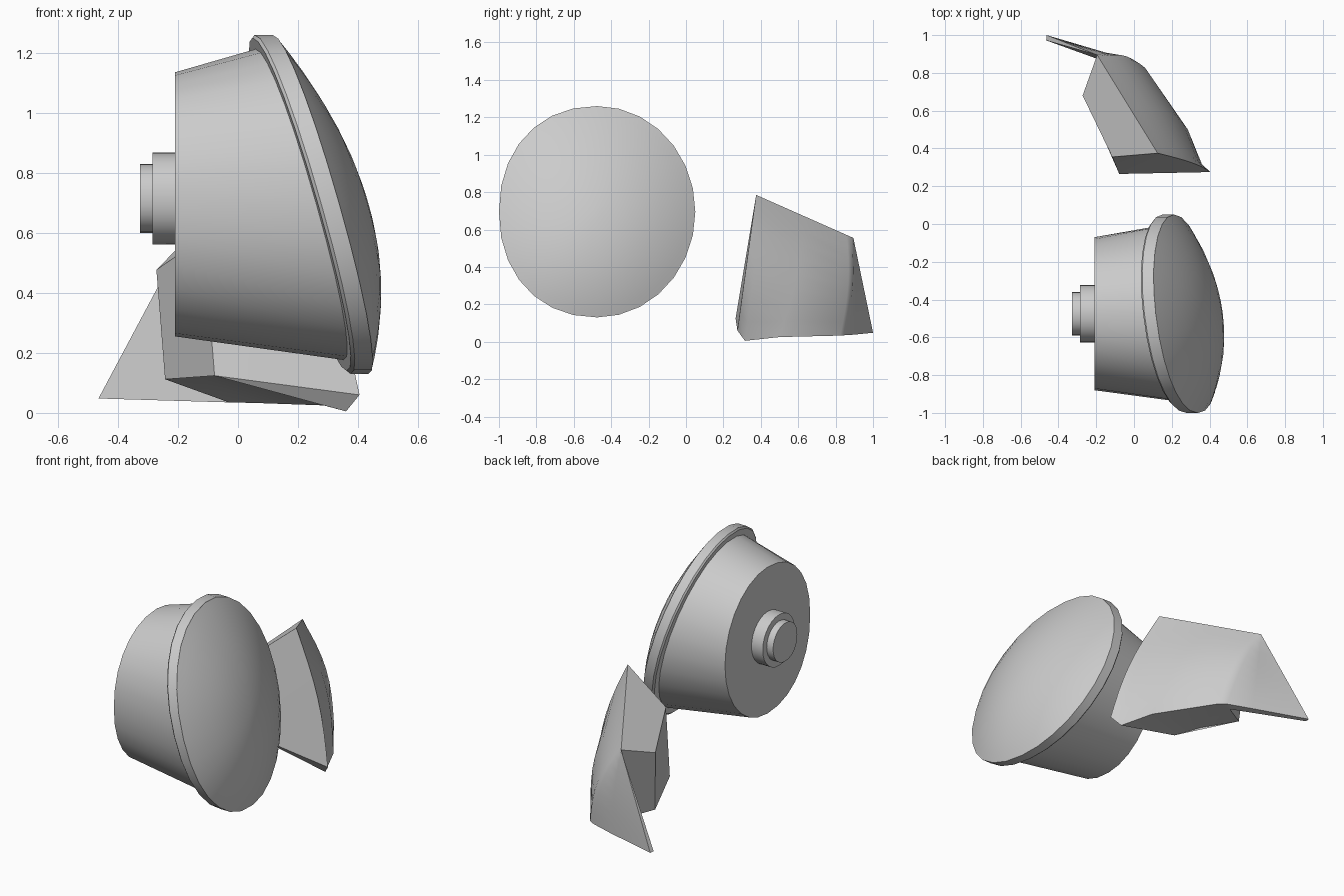
import bpy, bmesh, math
from mathutils import Vector

cube = bpy.data.objects.get("Cube")
if cube:
    bpy.data.objects.remove(cube, do_unlink=True)

grey = bpy.data.materials.new("plain_grey")
grey.use_nodes = True
COLOUR = (0.6, 0.6, 0.6, 1)
grey.diffuse_color = COLOUR
grey.node_tree.nodes["Principled BSDF"].inputs["Base Color"].default_value = COLOUR


def finish(name, bm, angle=30):
    bmesh.ops.remove_doubles(bm, verts=bm.verts, dist=0.0005)
    bmesh.ops.recalc_face_normals(bm, faces=bm.faces)
    mesh = bpy.data.meshes.new(name)
    bm.to_mesh(mesh)
    bm.free()
    mesh.materials.append(grey)
    obj = bpy.data.objects.new(name, mesh)
    bpy.context.collection.objects.link(obj)
    bpy.ops.object.select_all(action="DESELECT")
    obj.select_set(True)
    bpy.context.view_layer.objects.active = obj
    bpy.ops.object.shade_smooth_by_angle(angle=math.radians(angle))
    return obj


# ---- Round lamp, lying along x ----
CY, CZ, SEG = -0.475, 0.695, 28


def ring(x, ry, rz, tilt=1.0):
    """Oval ring; with tilt it leans to follow the slanted lens plane."""
    pts = []
    for i in range(SEG):
        a = 2 * math.pi * i / SEG
        power = 0.93 if math.cos(a) < 0 else 1.0
        dy = ry * math.copysign(abs(math.cos(a)) ** power, math.cos(a))
        dz = rz * math.copysign(abs(math.sin(a)) ** power, math.sin(a))
        pts.append(Vector((x - tilt * (0.283 * dz + 0.12 * dy), CY + dy, CZ + dz)))
    return pts


def loft(name, rings):
    bm = bmesh.new()
    rows = [[bm.verts.new(p) for p in r] for r in rings]
    for a, b in zip(rows, rows[1:]):
        for i in range(SEG):
            j = (i + 1) % SEG
            bm.faces.new((a[i], a[j], b[j], b[i]))
    bm.faces.new(rows[0])
    bm.faces.new(rows[-1])
    return finish(name, bm)


loft("lamp_housing", [ring(-0.21, 0.405, 0.44, 0), ring(0.215, 0.47, 0.52)])
loft("lamp_rim", [ring(0.205, 0.515, 0.555), ring(0.215, 0.525, 0.565),
                  ring(0.275, 0.525, 0.565)])
loft("lamp_lens", [ring(0.274 + 0.155 * (1 - t * t), 0.524 * t, 0.564 * t)
                   for t in (1, 0.92, 0.8, 0.65, 0.5, 0.35, 0.2, 0.05)])

# Stepped socket on the back
for name, radius, x0, x1 in (("socket_base", 0.153, -0.285, -0.2),
                             ("socket_plug", 0.115, -0.327, -0.27)):
    loft(name, [[p + Vector((0, 0, 0.02)) for p in ring(x, radius, radius, 0)]
                for x in (x0, x1)])

# ---- Corner lamp: bulged outer lens, boxed housing and thin rear fin ----
top_front = Vector((0.125, 0.375, 0.785))
top_rear = Vector((-0.195, 0.895, 0.555))
fin_tip = Vector((-0.462, 1.0, 0.048))
# Each column: position along the top edge, bottom point, bulge direction
columns = [
    (0.0, (0.405, 0.275, 0.06), (0.04, 0, 0)),
    (0.05, (0.36, 0.315, 0.005), (0.05, 0.01, 0.01)),
    (0.5, (0.285, 0.5, 0.025), (0.045, 0.025, 0.01)),
    (0.93, (0.06, 0.825, 0.033), (0.035, 0.025, 0.01)),
    (0.98, (0.02, 0.85, 0.035), (0.025, 0.025, 0.01)),
    (1.0, (-0.13, 0.9, 0.038), (0.005, 0.01, 0)),
    (1.0, fin_tip, (0, 0, 0)),
]
ROWS = 8
bm = bmesh.new()
grid = []
for u, low, bulge in columns:
    top, low, bulge = top_front.lerp(top_rear, u), Vector(low), Vector(bulge)
    grid.append([bm.verts.new(top.lerp(low, k / ROWS) + bulge * math.sin(math.pi * k / ROWS))
                 for k in range(ROWS + 1)])
for a, b in zip(grid, grid[1:]):
    for k in range(ROWS):
        bm.faces.new((a[k], b[k], b[k + 1], a[k + 1]))

# Housing corners behind the lens
top_in, rear_in, rear_low, wall_low, front_low, fin_in, fin_root = [bm.verts.new(p) for p in (
    (-0.115, 0.355, 0.585), (-0.272, 0.68, 0.477), (-0.243, 0.64, 0.112),
    (-0.143, 0.42, 0.13), (-0.078, 0.265, 0.124),
    (-0.465, 0.972, 0.048), (-0.03, 0.815, 0.035))]
rear_edge = grid[-1]
lower = [c[-1] for c in grid]
bm.faces.new([top_in] + grid[0] + [front_low])                           # front wall
bm.faces.new([top_in] + [c[0] for c in grid[:-1]] + [rear_in])           # top wall
bm.faces.new((top_in, rear_in, rear_low, wall_low, front_low))           # inner wall
bm.faces.new((rear_in, rear_edge[0], fin_root, rear_low))                # rear wall
bm.faces.new((rear_edge[0], fin_in, fin_root))                           # fin inside
bm.faces.new(rear_edge + [fin_in])                                       # fin edge
bm.faces.new(lower[-3:] + [fin_in, fin_root])                            # fin underside
bm.faces.new([front_low] + lower[:-2] + [fin_root, rear_low, wall_low])  # underside
bmesh.ops.triangulate(bm, faces=[f for f in bm.faces if len(f.verts) > 4])
finish("corner_lamp", bm, 32)
